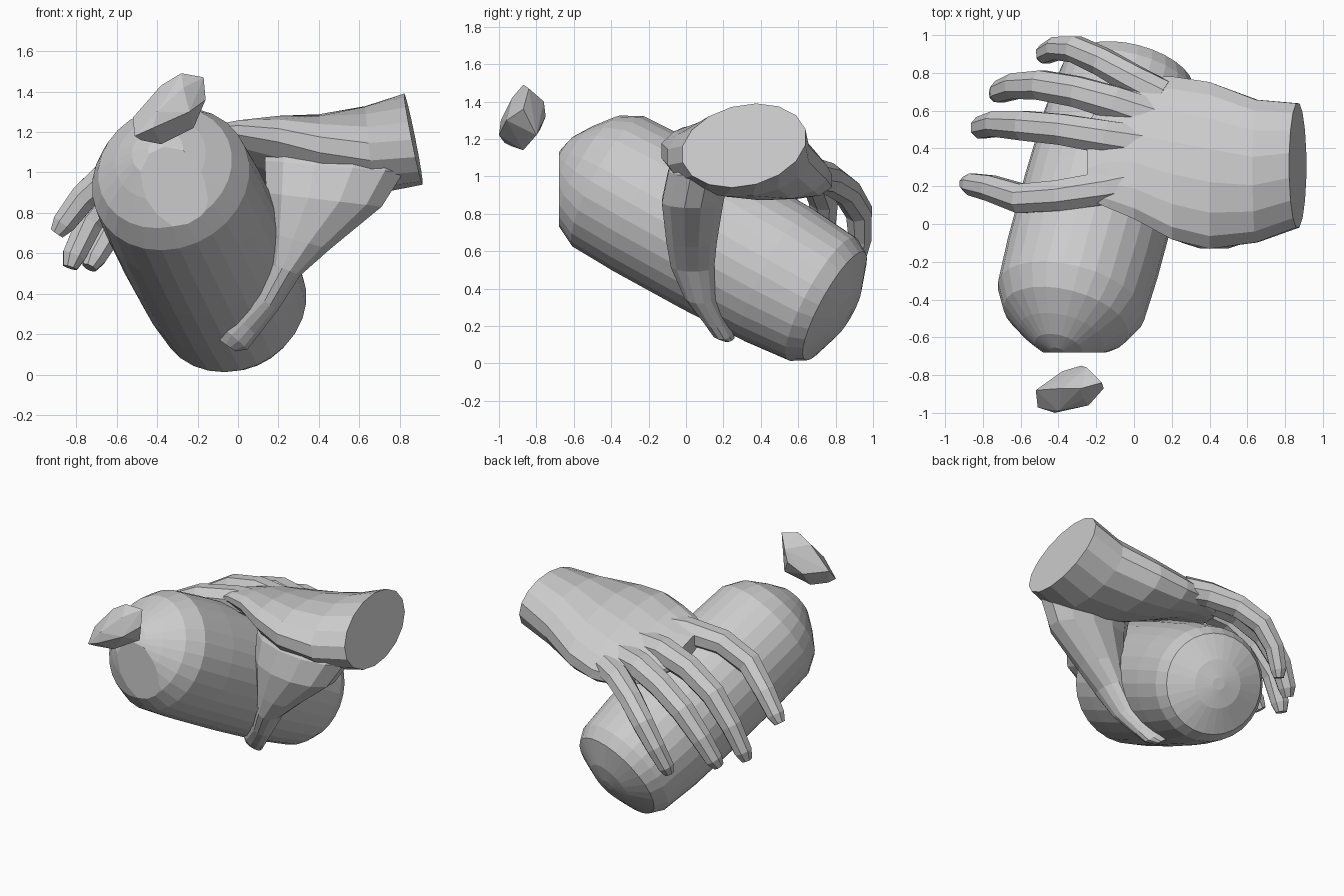
import bpy, bmesh, math
from mathutils import Vector

if "Cube" in bpy.data.objects:
    bpy.data.objects.remove(bpy.data.objects["Cube"])


def make_object(name, bm):
    bmesh.ops.recalc_face_normals(bm, faces=bm.faces[:])
    me = bpy.data.meshes.new(name)
    bm.to_mesh(me)
    bm.free()
    ob = bpy.data.objects.new(name, me)
    bpy.context.collection.objects.link(ob)
    return ob


def loft(name, rings, sides, clip_y=None):
    """Each ring is (centre, half axis a, half axis b); the ends are capped."""
    bm = bmesh.new()
    loops = []
    for c, a, b in rings:
        angles = [2 * math.pi * (i + 0.5) / sides for i in range(sides)]
        loops.append([bm.verts.new(c + a * math.cos(t) + b * math.sin(t)) for t in angles])
    for p, q in zip(loops, loops[1:]):
        for i in range(sides):
            j = (i + 1) % sides
            bm.faces.new((p[i], p[j], q[j], q[i]))
    bm.faces.new(loops[0])
    bm.faces.new(loops[-1])
    if clip_y is not None:
        cut = bmesh.ops.bisect_plane(bm, geom=bm.verts[:] + bm.edges[:] + bm.faces[:],
                                     plane_co=(0, clip_y, 0), plane_no=(0, -1, 0), clear_outer=True)
        edges = [e for e in cut["geom_cut"] if isinstance(e, bmesh.types.BMEdge)]
        bmesh.ops.contextual_create(bm, geom=edges)
    return make_object(name, bm)


def tube(name, path, radii, sides, clip_y=None):
    pts = [Vector(p) for p in path]
    rings = []
    for i, p in enumerate(pts):
        t = (pts[min(i + 1, len(pts) - 1)] - pts[max(i - 1, 0)]).normalized()
        ref = Vector((0, 1, 0)) if abs(t.y) < 0.8 else Vector((1, 0, 0))
        a = t.cross(ref).normalized()
        b = t.cross(a)
        rings.append((p, a * radii[i], b * radii[i]))
    return loft(name, rings, sides, clip_y)


# Held container: a lathed, domed cylinder leaning down towards the back
origin = Vector((-0.25, -0.1, 0.80))
axis = Vector((0.27, 1, -0.55)).normalized()
profile = [(-0.675, 0.04), (-0.645, 0.13), (-0.575, 0.23), (-0.48, 0.34), (-0.36, 0.4),
           (-0.1, 0.41), (0.3, 0.41), (0.7, 0.4), (0.97, 0.375), (1.05, 0.33),
           (1.12, 0.16), (1.14, 0.04)]
tube("container", [origin + axis * s for s, r in profile], [r for s, r in profile], 28, -0.68)

# Palm and wrist: x, centre y, centre z, half width, half thickness, slope across
palm = [(0.867, 0.31, 1.165, 0.335, 0.22, 0.14), (0.65, 0.28, 1.11, 0.385, 0.22, 0.02),
        (0.4, 0.31, 1.08, 0.45, 0.2, -0.13), (0.2, 0.35, 1.08, 0.44, 0.17, -0.24),
        (0.0, 0.40, 1.09, 0.38, 0.12, -0.32), (-0.14, 0.39, 1.09, 0.31, 0.085, -0.36),
        (-0.25, 0.33, 1.10, 0.2, 0.06, -0.3)]
rings = []
for i, (x, y, z, w, h, slope) in enumerate(palm):
    lean = -0.21 * max(0, 1 - i * 0.5)
    rings.append((Vector((x, y, z)), Vector((0, w, w * slope)), Vector((lean * h, 0, h))))
hand = loft("hand", rings, 16)
parts = []

# Four curled fingers
fingers = {
    "index_finger": [(0.1, 0.24, 1.14), (-0.15, 0.19, 1.15), (-0.4, 0.15, 1.12),
                     (-0.6, 0.135, 1.02), (-0.76, 0.19, 0.88), (-0.86, 0.21, 0.75), (-0.895, 0.215, 0.7)],
    "middle_finger": [(0.1, 0.42, 1.1), (-0.15, 0.46, 1.11), (-0.38, 0.5, 1.06),
                      (-0.58, 0.52, 0.94), (-0.73, 0.53, 0.76), (-0.81, 0.51, 0.59), (-0.83, 0.5, 0.53)],
    "ring_finger": [(0.1, 0.57, 1.05), (-0.1, 0.64, 1.05), (-0.3, 0.7, 0.99),
                    (-0.49, 0.735, 0.88), (-0.63, 0.73, 0.72), (-0.71, 0.7, 0.58), (-0.735, 0.68, 0.53)],
    "little_finger": [(0.15, 0.68, 1.01), (0.0, 0.76, 0.99), (-0.17, 0.86, 0.92),
                      (-0.31, 0.925, 0.81), (-0.41, 0.93, 0.67), (-0.47, 0.9, 0.54), (-0.485, 0.885, 0.49)],
}
widths = [0.1, 0.095, 0.088, 0.084, 0.073, 0.062, 0.038]
for name, path in fingers.items():
    k = 0.9 if name == "little_finger" else 1.0
    parts.append(tube(name, path, [w * k for w in widths], 8))

# Thumb with its web: inner x z, outer x z, y, half depth
thumb = [(0.14, 1.18, 0.82, 1.16, 0.12, 0.13), (0.12, 1.06, 0.83, 1.0, 0.07, 0.17),
         (0.13, 0.9, 0.72, 0.83, 0.035, 0.17),
         (0.16, 0.7, 0.46, 0.62, 0.03, 0.14), (0.165, 0.55, 0.31, 0.49, 0.035, 0.12),
         (0.09, 0.39, 0.2, 0.32, 0.075, 0.085), (-0.02, 0.29, 0.1, 0.19, 0.15, 0.065),
         (-0.08, 0.24, 0.05, 0.125, 0.19, 0.06), (-0.09, 0.17, -0.01, 0.115, 0.22, 0.04)]
rings = []
for xa, za, xb, zb, y, d in thumb:
    a, b = Vector((xa, y, za)), Vector((xb, y, zb))
    rings.append(((a + b) / 2, (b - a) / 2, Vector((0, d, 0))))
parts.append(loft("thumb", rings, 12))

# Fuse palm, fingers and thumb into one hand
bpy.context.view_layer.objects.active = hand
for part in parts:
    mod = hand.modifiers.new("join", "BOOLEAN")
    mod.operation = "UNION"
    mod.solver = "EXACT"
    mod.object = part
    bpy.ops.object.modifier_apply(modifier=mod.name)
    bpy.data.objects.remove(part)

# Loose faceted stone in front of the container
bm = bmesh.new()
for p in [(-0.52, -0.88, 1.27), (-0.51, -0.97, 1.18), (-0.42, -1.0, 1.22), (-0.4, -0.99, 1.3),
          (-0.38, -0.87, 1.43), (-0.28, -0.87, 1.49), (-0.17, -0.84, 1.47), (-0.16, -0.87, 1.36),
          (-0.24, -0.96, 1.3), (-0.22, -0.8, 1.22), (-0.38, -0.87, 1.14), (-0.28, -0.75, 1.32),
          (-0.38, -0.78, 1.25), (-0.48, -0.93, 1.16), (-0.27, -0.93, 1.42), (-0.25, -0.76, 1.4)]:
    bm.verts.new(p)
bmesh.ops.convex_hull(bm, input=bm.verts[:])
make_object("stone", bm)
